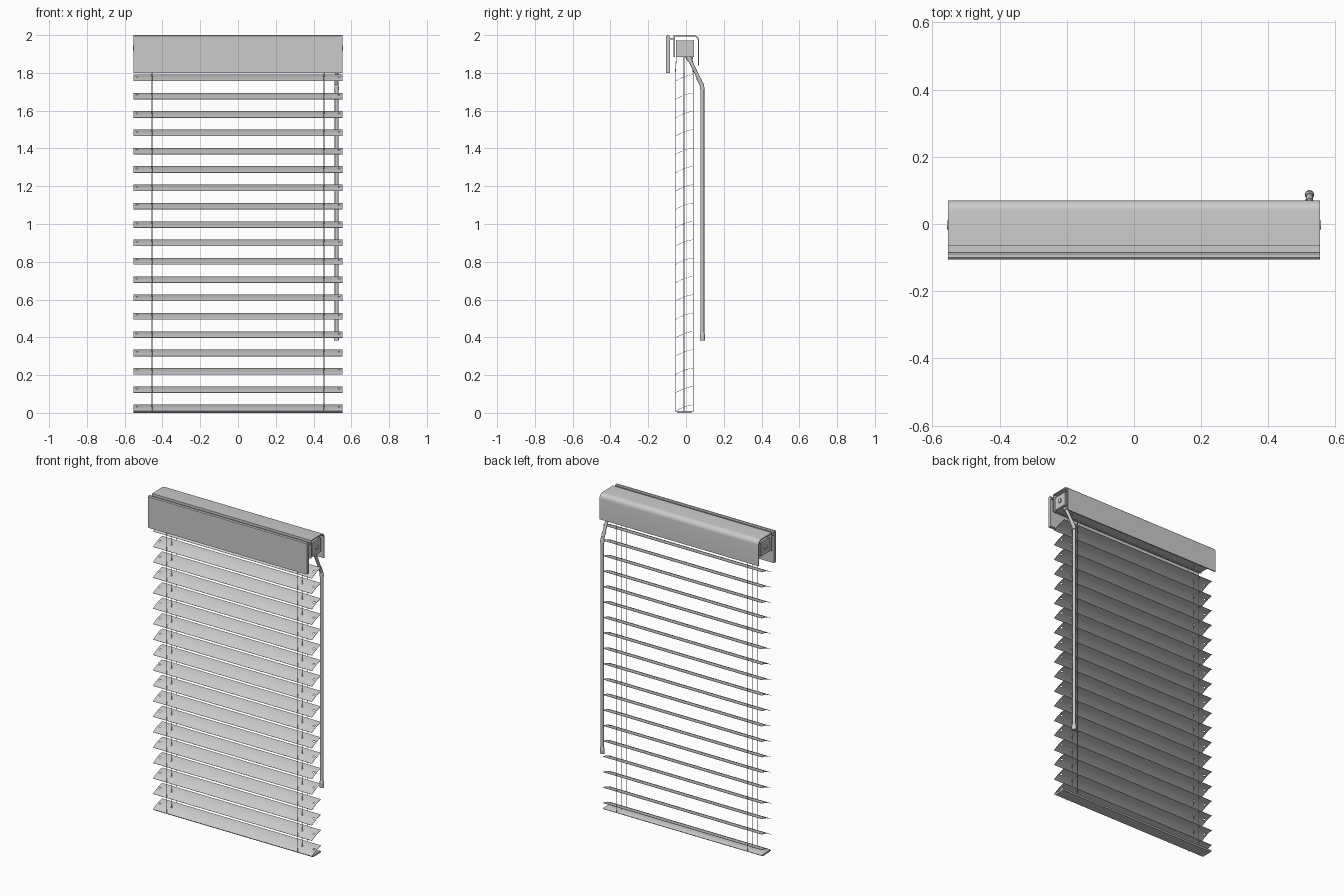
import bpy, bmesh, math
from mathutils import Vector

if "Cube" in bpy.data.objects:
    bpy.data.objects.remove(bpy.data.objects["Cube"])

def finish(name, bm, smooth=True):
    bmesh.ops.recalc_face_normals(bm, faces=bm.faces)
    me = bpy.data.meshes.new(name)
    bm.to_mesh(me)
    bm.free()
    ob = bpy.data.objects.new(name, me)
    bpy.context.collection.objects.link(ob)
    if smooth:
        bpy.ops.object.select_all(action='DESELECT')
        ob.select_set(True)
        bpy.context.view_layer.objects.active = ob
        bpy.ops.object.shade_smooth_by_angle(angle=math.radians(35))
    return ob

def extrude_x(name, pts, x0, x1):
    """Closed (y, z) outline extruded along x."""
    bm = bmesh.new()
    f = bm.faces.new([bm.verts.new((x0, y, z)) for y, z in pts])
    r = bmesh.ops.extrude_face_region(bm, geom=[f])
    vs = [v for v in r['geom'] if isinstance(v, bmesh.types.BMVert)]
    bmesh.ops.translate(bm, verts=vs, vec=(x1 - x0, 0, 0))
    return finish(name, bm)

def strip(path, t):
    """Thicken an open (y, z) path to its right-hand side, mitred."""
    p = [Vector(q) for q in path]
    inner = []
    for i, q in enumerate(p):
        a = (q - p[i - 1]).normalized() if i else (p[1] - q).normalized()
        b = (p[i + 1] - q).normalized() if i < len(p) - 1 else a
        n = Vector((a.y, -a.x)) + Vector((b.y, -b.x))
        n.normalize()
        inner.append(q + n * t / max(0.3, n.dot(Vector((a.y, -a.x)))))
    return [tuple(q) for q in p + inner[::-1]]

def rod(name, segs, sides=12):
    """Tapered cylinders between points: (start, end, r1, r2)."""
    bm = bmesh.new()
    for a, b, r1, r2 in segs:
        a, b = Vector(a), Vector(b)
        r = bmesh.ops.create_cone(bm, cap_ends=True, segments=sides,
                                  radius1=r1, radius2=r2, depth=(b - a).length)
        q = Vector((0, 0, 1)).rotation_difference(b - a).to_matrix()
        bmesh.ops.rotate(bm, verts=r['verts'], matrix=q)
        bmesh.ops.translate(bm, verts=r['verts'], vec=(a + b) / 2)
    return finish(name, bm)

def box(y0, y1, z0, z1):
    return [(y0, z0), (y1, z0), (y1, z1), (y0, z1)]

W = 0.553

# front valance board with its rear mounting ledge
extrude_x("valance_board", [(-.105, 1.80), (-.085, 1.80), (-.085, 1.995),
                            (-.09, 2.0), (-.1, 2.0), (-.105, 1.995)], -W, W)
extrude_x("valance_ledge", box(-.086, -.06, 1.978, 1.985), -W, W)

# top cover: short front lip, flat top, rounded back corner, long back lip
arc = [(.04 + .03 * math.sin(a), 1.97 + .03 * math.cos(a))
       for a in [math.radians(15 * i) for i in range(7)]]
extrude_x("top_cover", strip([(-.065, 1.885), (-.065, 2.0)] + arc + [(.07, 1.84)], .007), -W, W)

# inner head rail, open at the top, with end caps and pins
extrude_x("head_rail", strip([(.042, 1.975), (.042, 1.885), (-.052, 1.885), (-.052, 1.975)], .004),
          -.545, .545)
for s, side in ((-1, "left"), (1, "right")):
    extrude_x(side + "_end_cap", box(-.048, .038, 1.889, 1.972), s * .54, s * .55)
    rod(side + "_end_pin", [((s * .548, -.003, 1.932), (s * .557, -.003, 1.932), .013, .013)])

# curved slat with cord and end holes, arrayed upwards
N, PITCH = 19, 0.0971
curve = [(-.055, .010), (-.042, .0175), (-.028, .0245), (-.012, .0315),
         (.004, .037), (.02, .041), (.036, .0435)]
slat = extrude_x("slats", strip(curve, .0018), -W, W)
bm = bmesh.new()
for x, r in ((-.535, .006), (-.455, .005), (.455, .005), (.535, .006)):
    c = bmesh.ops.create_cone(bm, cap_ends=True, segments=12, radius1=r, radius2=r, depth=.1)
    bmesh.ops.translate(bm, verts=c['verts'], vec=(x, -.01, .03))
cutter = finish("slat_hole_cutter", bm, False)
cutter.hide_render = True
cutter.display_type = 'WIRE'
cut = slat.modifiers.new("holes", 'BOOLEAN')
cut.object = cutter
cut.solver = 'EXACT'
arr = slat.modifiers.new("stack", 'ARRAY')
arr.count = N
arr.use_relative_offset = False
arr.use_constant_offset = True
arr.constant_offset_displace = (0, 0, PITCH)

# bottom rail
extrude_x("bottom_rail", [(-.044, 0), (.028, 0), (.036, .007), (.03, .011),
                          (-.046, .011), (-.053, .007)], -W, W)

# ladder cords front and back, lift cord through the slats
for s, side in ((-1, "left"), (1, "right")):
    for y, kind, r in ((-.0565, "front", .0017), (-.01, "lift", .002), (.0375, "back", .0017)):
        top = 1.89 if kind == "lift" else 1.9
        yt = max(-.05, min(.035, y))
        rod(f"{side}_{kind}_cord", [((s * .455, y, .006), (s * .455, y, 1.8), r, r),
                                    ((s * .455, y, 1.8), (s * .455, yt, top), r, r)], 6)

# tilt wand: gear stem, joint, long rod and end knob
X, Y = .522, .087
rod("tilt_stem", [((X, .0, 1.905), (X, .022, 1.868), .015, .015),
                  ((X, .016, 1.878), (X, .07, 1.765), .01, .009),
                  ((X, .066, 1.772), (X, .082, 1.738), .012, .010)])
rod("tilt_wand", [((X, Y, 1.71), (X, Y - .004, 1.745), .013, .009),
                  ((X, Y, .40), (X, Y, 1.725), .010, .010),
                  ((X, Y, .383), (X, Y, .41), .014, .014),
                  ((X, Y, .41), (X, Y, .425), .014, .010)])
